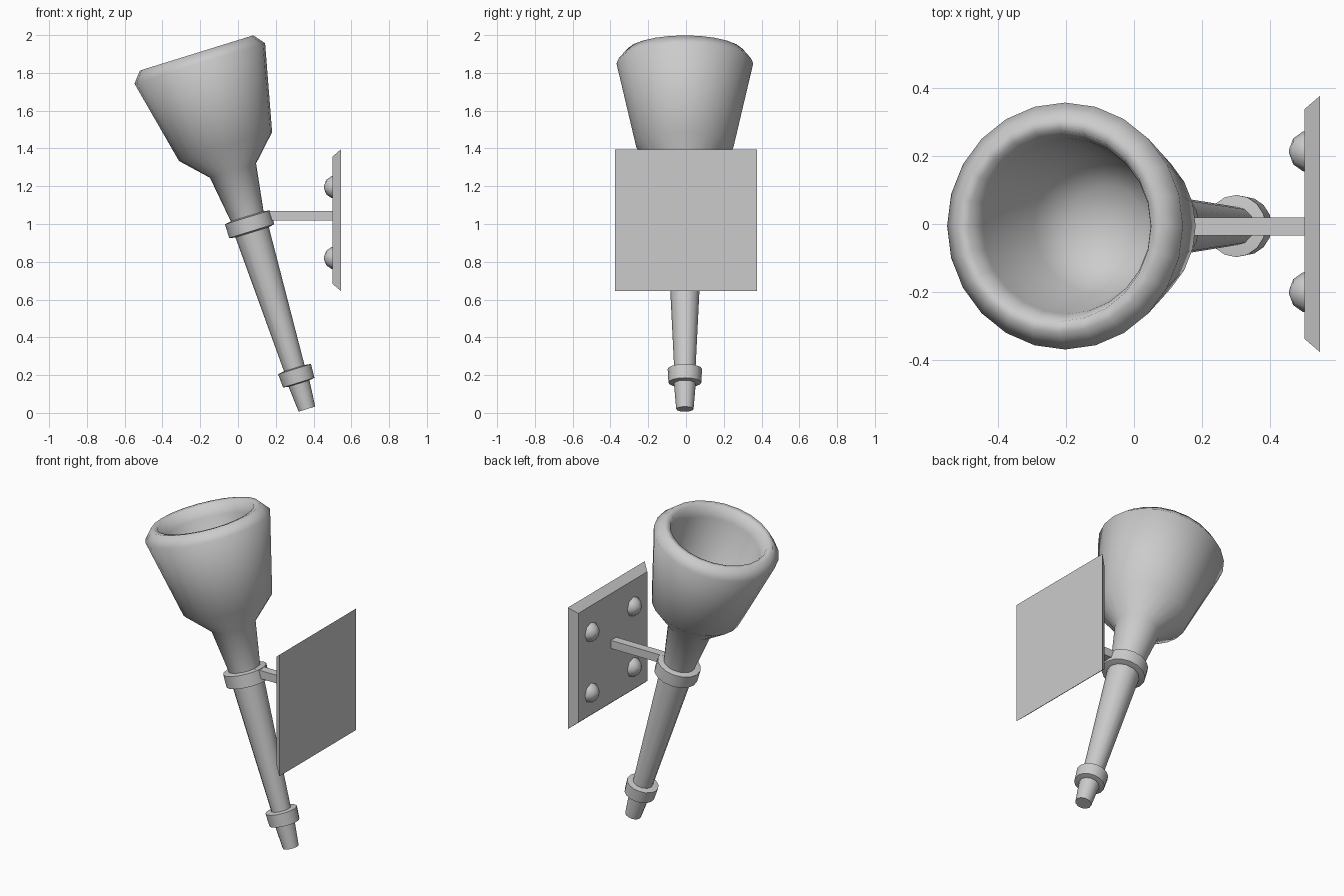
import bpy, bmesh
from math import sin, cos, pi, atan2
from mathutils import Matrix, Vector

if "Cube" in bpy.data.objects:
    bpy.data.objects.remove(bpy.data.objects["Cube"])

TILT = Matrix.Translation((0.365, -0.006, 0.02)) @ Matrix.Rotation(-atan2(0.296, 0.955), 4, 'Y')


def finish(bm, name, matrix=None, angle=None):
    bmesh.ops.recalc_face_normals(bm, faces=bm.faces)
    if matrix is not None:
        bm.transform(matrix)
    me = bpy.data.meshes.new(name)
    bm.to_mesh(me)
    bm.free()
    ob = bpy.data.objects.new(name, me)
    bpy.context.collection.objects.link(ob)
    if angle is not None:
        bpy.ops.object.select_all(action='DESELECT')
        ob.select_set(True)
        bpy.context.view_layer.objects.active = ob
        bpy.ops.object.shade_smooth_by_angle(angle=angle)
    return ob


def lathe(name, profile, sides, matrix=TILT, angle=1.0):
    """Revolve (radius, height) points about z, capping both ends."""
    bm = bmesh.new()
    rings = [[bm.verts.new((r * cos(2 * pi * i / sides), r * sin(2 * pi * i / sides), h))
              for i in range(sides)] for r, h in profile]
    for a, b in zip(rings, rings[1:]):
        for i in range(sides):
            j = (i + 1) % sides
            bm.faces.new((a[i], a[j], b[j], b[i]))
    bm.faces.new(rings[0])
    bm.faces.new(rings[-1])
    return finish(bm, name, matrix, angle)


# Hollow cup with a rounded lip and flared neck
lathe("torch_cup", [(0.085, 1.03), (0.128, 1.322), (0.258, 1.455), (0.362, 1.916),
                    (0.314, 1.974), (0.28, 1.968), (0.258, 1.90), (0.20, 1.58),
                    (0.12, 1.50), (0.03, 1.48)], 24, angle=1.2)

# Tapered handle and tip
lathe("handle_shaft", [(0.054, 0.17), (0.095, 1.03)], 12)
lathe("handle_tip", [(0.046, 0.0), (0.061, 0.18)], 12)

# Collars
lathe("upper_collar", [(0.095, 0.98), (0.125, 0.987), (0.125, 1.063), (0.085, 1.07)], 16)
lathe("lower_collar", [(0.06, 0.142), (0.087, 0.147), (0.091, 0.222), (0.055, 0.227)], 16)

# Bracket arm
bm = bmesh.new()
bmesh.ops.create_cube(bm, size=1)
finish(bm, "bracket_arm", Matrix.Translation((0.305, -0.007, 1.044)) @ Matrix.Diagonal((0.41, 0.052, 0.05, 1)))

# Wall plate, bevelled toward the torch
bm = bmesh.new()
bmesh.ops.create_cube(bm, size=1)
for v in bm.verts:
    h = 0.375 if v.co.x > 0 else 0.337
    v.co = Vector((0.545 if v.co.x > 0 else 0.5, h if v.co.y > 0 else -h,
                   1.02 + (h if v.co.z > 0 else -h)))
finish(bm, "wall_plate")

# Four domed rivets
for y in (-0.2, 0.213):
    for z in (0.82, 1.195):
        m = Matrix.Translation((0.5, y, z)) @ Matrix.Rotation(-pi / 2, 4, 'Y')
        lathe("rivet", [(0.06, -0.01), (0.058, 0.005), (0.038, 0.033), (0.006, 0.045)], 8, m, 0.9)
